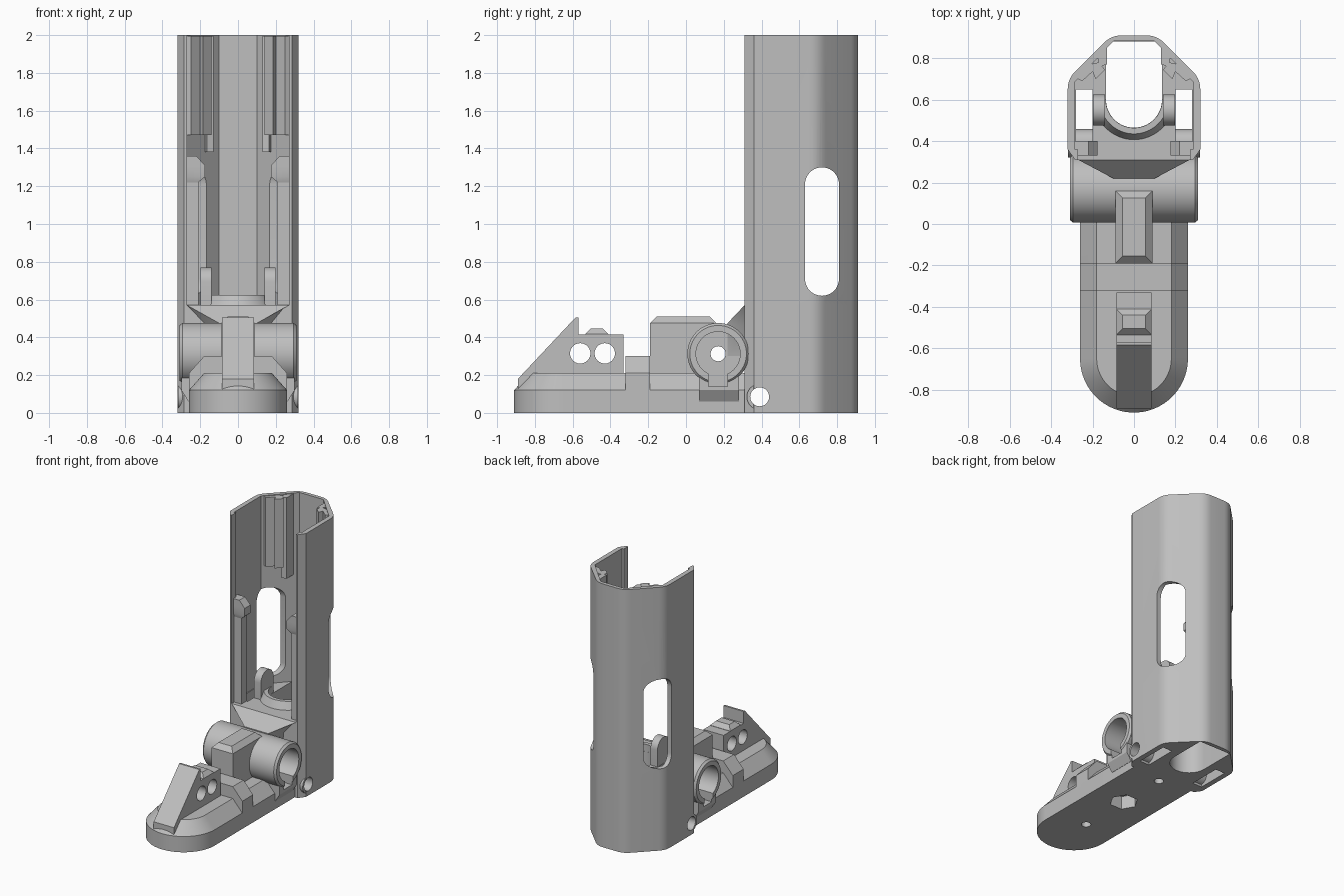
import bpy, bmesh
from math import sin, cos, radians
from mathutils import Vector

cube = bpy.data.objects.get("Cube")
if cube:
    bpy.data.objects.remove(cube, do_unlink=True)

grey = bpy.data.materials.new("plain_grey")
grey.use_nodes = True
grey.diffuse_color = (0.52, 0.52, 0.52, 1)
grey.node_tree.nodes["Principled BSDF"].inputs["Base Color"].default_value = (0.52, 0.52, 0.52, 1)


def loft(name, loops):
    """Solid through a stack of equal-length point loops."""
    bm = bmesh.new()
    rings = [[bm.verts.new(p) for p in loop] for loop in loops]
    n = len(rings[0])
    for a, b in zip(rings, rings[1:]):
        for i in range(n):
            j = (i + 1) % n
            bm.faces.new((a[i], a[j], b[j], b[i]))
    bm.faces.new(rings[0][::-1])
    bm.faces.new(rings[-1])
    bmesh.ops.recalc_face_normals(bm, faces=bm.faces)
    mesh = bpy.data.meshes.new(name)
    bm.to_mesh(mesh)
    bm.free()
    mesh.materials.append(grey)
    ob = bpy.data.objects.new(name, mesh)
    bpy.context.collection.objects.link(ob)
    return ob


def place(points, axis, t):
    if axis == 'x':
        return [Vector((t, a, b)) for a, b in points]
    if axis == 'y':
        return [Vector((a, t, b)) for a, b in points]
    return [Vector((a, b, t)) for a, b in points]


def prism(name, points, axis, lo, hi):
    return loft(name, [place(points, axis, lo), place(points, axis, hi)])


def rect(a0, a1, b0, b1):
    return [(a0, b0), (a1, b0), (a1, b1), (a0, b1)]


def arc(a, b, r, start=0, end=360, n=40):
    full = end - start == 360
    steps = n if full else n + 1
    return [(a + r * cos(radians(start + (end - start) * i / n)),
             b + r * sin(radians(start + (end - start) * i / n))) for i in range(steps)]


def corner(before, at, after, d, n=5):
    """Rounded corner that starts and ends a distance d from the tip."""
    a, p, b = Vector(before), Vector(at), Vector(after)
    a, b = p + (a - p).normalized() * d, p + (b - p).normalized() * d
    return [tuple(a.lerp(p, i / n).lerp(p.lerp(b, i / n), i / n)) for i in range(n + 1)]


def mirrored(points):
    return points + [(-x, y) for x, y in reversed(points)]


def cut(ob, *cutters):
    for c in cutters:
        c.hide_render = True
        m = ob.modifiers.new("cut", 'BOOLEAN')
        m.operation, m.solver, m.object = 'DIFFERENCE', 'EXACT', c
    bpy.context.view_layer.update()
    dg = bpy.context.evaluated_depsgraph_get()
    mesh = bpy.data.meshes.new_from_object(ob.evaluated_get(dg))
    ob.modifiers.clear()
    ob.data = mesh


def discard(*cutters):
    for c in cutters:
        bpy.data.objects.remove(c, do_unlink=True)


def raised_pad(name, x, y0, y1, z0, z1, z2, inset):
    """Box with a chamfered top."""
    return loft(name, [place(rect(-x, x, y0, y1), 'z', z0),
                       place(rect(-x, x, y0, y1), 'z', z1),
                       place(rect(-x + inset, x - inset, y0 + inset, y1 - inset), 'z', z2)])


# Tower: thin faceted shell, open at the front, on a solid body
outer = ([(0.285, 0.31), (0.32, 0.36)]
         + corner((0.32, 0.36), (0.32, 0.7), (0.11, 0.91), 0.05)
         + corner((0.32, 0.7), (0.11, 0.91), (-0.11, 0.91), 0.05))
inner = [(-0.27, 0.36), (-0.285, 0.36), (-0.285, 0.685), (-0.1, 0.882)]
shell = prism("tower_shell", mirrored([(0.27, 0.31)] + outer) + mirrored(inner), 'z', 0.57, 2)
window = prism("window", arc(0.72, 1.21, 0.09, 0, 180, 20) + arc(0.72, 0.71, 0.09, 180, 360, 20),
               'x', -0.5, 0.5)
cut(shell, window)

body = prism("tower_body", mirrored(outer), 'z', 0, 0.57)
well = prism("well", arc(0, 0.6, 0.135, 180, 360) + [(0.135, 0.88), (-0.135, 0.88)], 'z', -0.1, 0.9)
slots = [prism("slot", rect(x, x + 0.08, 0.4, 0.65), 'z', -0.1, 0.8) for x in (-0.28, 0.2)]
cross_hole = prism("cross_hole", arc(0.39, 0.085, 0.05), 'x', -0.5, 0.5)
cut(body, well, cross_hole, *slots)
discard(window, well, *slots)

# Fittings inside the tower, on both sides
for side, s in (("left", 1), ("right", -1)):
    flip = lambda pts: [(s * x, y) for x, y in pts]
    prism(side + "_front_rib", flip(rect(0.21, 0.29, 0.34, 0.4)), 'z', 0.565, 1.22)
    loft(side + "_stop_tab", [place(flip(rect(0.21, 0.29, 0.34, 0.4)), 'z', 1.22),
                              place(flip(rect(0.175, 0.29, 0.33, 0.4)), 'z', 1.25),
                              place(flip(rect(0.175, 0.29, 0.33, 0.4)), 'z', 1.31),
                              place(flip(rect(0.22, 0.29, 0.33, 0.4)), 'z', 1.36)])
    prism(side + "_back_rail", flip([(0.13, 0.885), (0.13, 0.77), (0.165, 0.76), (0.18, 0.82)]),
          'z', 1.38, 1.995)
    prism(side + "_hook_rail", flip([(0.24, 0.765), (0.17, 0.78), (0.14, 0.745), (0.185, 0.7),
                                     (0.2, 0.735), (0.25, 0.69), (0.29, 0.71)]), 'z', 1.47, 1.995)
    ear = [(0.475, 0.56)] + arc(0.55, 0.695, 0.075, 180, 0, 16) + [(0.625, 0.56)]
    prism(side + "_cradle_ear", ear, 'x', s * 0.14, s * 0.198)
    ring = prism(side + "_hinge_ring", arc(0.39, 0.085, 0.068), 'x', s * 0.2, s * 0.318)
    cut(ring, cross_hole)
discard(cross_hole)

rim = arc(0, 0.6, 0.136, 180, 360)
loft("cradle_lip", [place(rim + arc(0, 0.6, 0.198, 360, 180), 'z', 0.56),
                    place(rim + arc(0, 0.6, 0.165, 360, 180), 'z', 0.625)])

# Sloping gusset in front of the tower
loft("gusset", [[Vector(p) for p in loop] for loop in (
    [(-0.27, 0.33, 0.57), (0.27, 0.33, 0.57), (0.27, 0.31, 0.57), (-0.27, 0.31, 0.57)],
    [(-0.18, 0.33, 0.46), (0.18, 0.33, 0.46), (0.1, 0.22, 0.475), (-0.1, 0.22, 0.475)],
    [(-0.1, 0.33, 0.3), (0.1, 0.33, 0.3), (0.1, 0.22, 0.3), (-0.1, 0.22, 0.3)])])


# Foot: rounded toe with a sloped shoulder
def foot_outline(r):
    return arc(0, -0.65, r, 180, 360, 48) + [(r, 0.32), (-r, 0.32)]


foot = loft("foot", [place(foot_outline(r), 'z', z) for r, z in ((0.26, 0), (0.26, 0.12), (0.18, 0.21))])
prism("bridge", mirrored([(0.26, 0.1), (0.26, 0.21), (0.18, 0.3)]), 'y', -0.32, -0.19)
hex_hole = prism("hex_hole", arc(0, -0.11, 0.1, n=6), 'z', -0.1, 0.12)
pins = [prism("pin_hole", arc(0, y, 0.033, n=24), 'z', -0.1, 0.15) for y in (-0.52, 0.27)]

# Barrel with a keyed bore at each end
barrel = loft("barrel", [place(arc(0.17, 0.313, r, n=56), 'x', x) for x, r in
                         ((-0.31, 0.15), (-0.295, 0.163), (0.295, 0.163), (0.31, 0.15))])
keys = [loft(n + "_barrel_key", [place(rect(s * 0.15, s * x, 0.07, 0.28), 'z', z)
                                 for x, z in ((0.262, 0.06), (0.3, 0.12), (0.3, 0.2))])
        for n, s in (("left", 1), ("right", -1))]
block = raised_pad("rear_block", 0.09, -0.19, 0.16, 0.1, 0.475, 0.51, 0.035)
pin = prism("barrel_pin", arc(0.17, 0.313, 0.04, n=24), 'x', -0.5, 0.5)
bores = []
for s in (-1, 1):
    bores.append(prism("bore", arc(0.17, 0.313, 0.117), 'x', s * 0.1, s * 0.5))
    bores.append(prism("bore_key", rect(0.12, 0.22, 0.14, 0.28), 'x', s * 0.1, s * 0.5))
for part in [barrel, foot] + keys:
    cut(part, pin, *bores)
cut(block, pin)
cut(foot, hex_hole, *pins)
discard(pin, hex_hole, *pins, *bores)

# Front sight with two cross holes and a small ridge
sight = prism("front_sight", [(-0.89, 0.1), (-0.89, 0.18), (-0.585, 0.505), (-0.57, 0.505),
                              (-0.57, 0.415), (-0.33, 0.415), (-0.33, 0.1)], 'x', -0.085, 0.085)
holes = [prism("sight_hole", arc(y, 0.315, 0.054), 'x', -0.5, 0.5) for y in (-0.56, -0.43)]
cut(sight, *holes)
discard(*holes)
raised_pad("sight_ridge", 0.085, -0.535, -0.41, 0.4, 0.417, 0.447, 0.03)

# Smooth curved surfaces, keep hard edges
for ob in bpy.context.collection.objects:
    if ob.type == 'MESH' and ob.data.materials and ob.data.materials[0] == grey:
        ob.data.shade_smooth()
        ob.data.set_sharp_from_angle(angle=radians(30))
